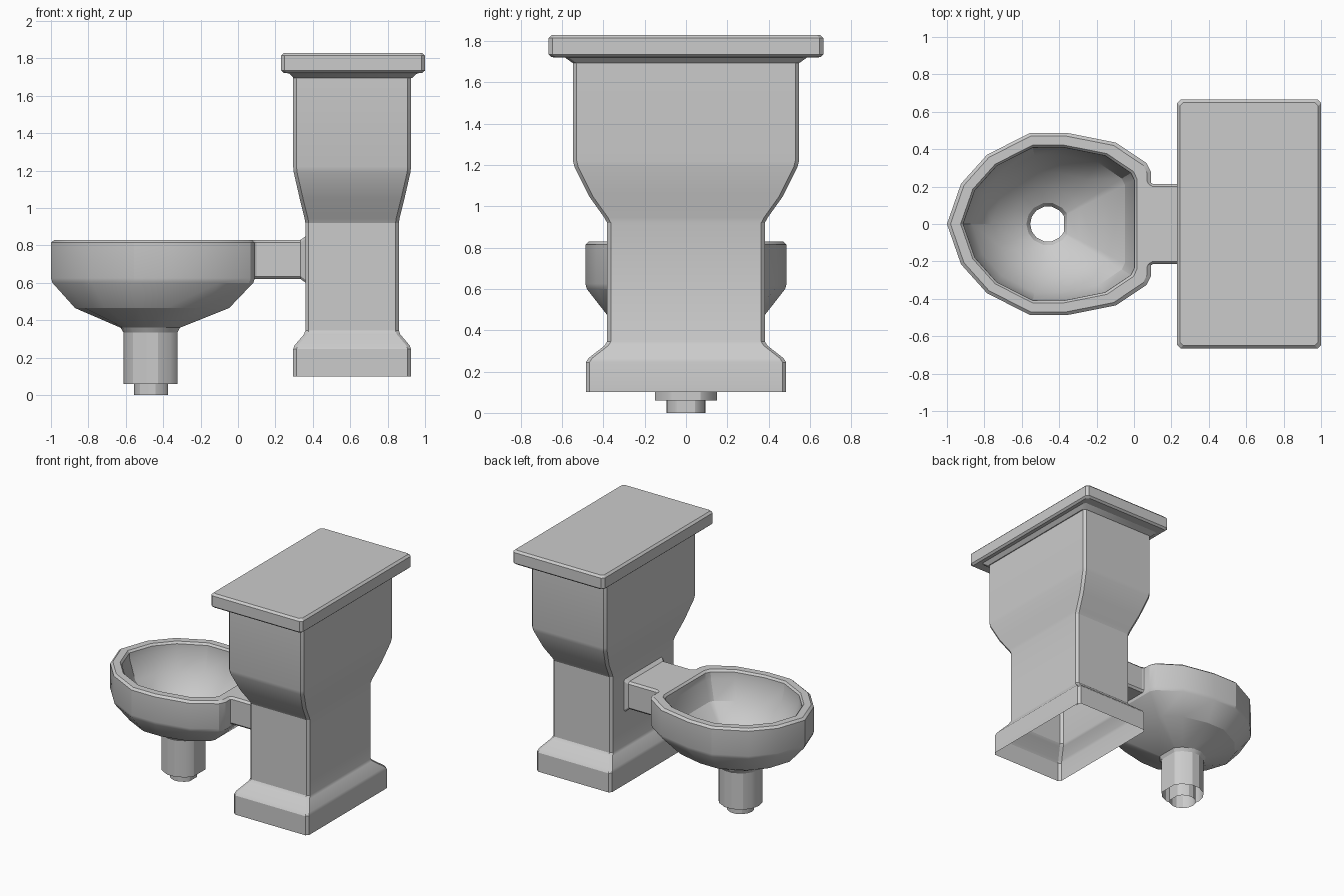
import bpy, bmesh
from mathutils import Vector

if "Cube" in bpy.data.objects:
    bpy.data.objects.remove(bpy.data.objects["Cube"])


def loft(name, rings, cap_start=False, cap_end=False, angle=25):
    """Skin a list of equal-length counter-clockwise rings into one object."""
    bm = bmesh.new()
    loops = [[bm.verts.new(p) for p in r] for r in rings]
    n = len(loops[0])
    for a, b in zip(loops, loops[1:]):
        for i in range(n):
            j = (i + 1) % n
            bm.faces.new((a[i], a[j], b[j], b[i]))
    if cap_start:
        bm.faces.new(loops[0][::-1])
    if cap_end:
        bm.faces.new(loops[-1])
    me = bpy.data.meshes.new(name)
    bm.to_mesh(me)
    bm.free()
    ob = bpy.data.objects.new(name, me)
    bpy.context.collection.objects.link(ob)
    bpy.ops.object.select_all(action='DESELECT')
    ob.select_set(True)
    bpy.context.view_layer.objects.active = ob
    bpy.ops.object.shade_smooth_by_angle(angle=angle * 3.14159 / 180)
    return ob


def rect(cu, cv, hu, hv, c=0.018):
    """Chamfered rectangle, counter-clockwise."""
    pts = [(hu, -hv + c), (hu, hv - c), (hu - c, hv), (-hu + c, hv),
           (-hu, hv - c), (-hu, -hv + c), (-hu + c, -hv), (hu - c, -hv)]
    return [(cu + u, cv + v) for u, v in pts]


def upright(cx, sections):
    return [[(u, v, z) for u, v in rect(cx, 0, hx, hy)] for z, hx, hy in sections]


# Cistern tower: open foot, waist, flared tank
loft("cistern_tower", upright(0.61, [
    (0.10, 0.315, 0.485), (0.245, 0.315, 0.485), (0.265, 0.308, 0.472),
    (0.325, 0.257, 0.395), (0.345, 0.25, 0.382), (0.92, 0.25, 0.382),
    (0.945, 0.254, 0.395), (1.05, 0.28, 0.47), (1.19, 0.312, 0.54),
    (1.22, 0.315, 0.547), (1.70, 0.315, 0.547)]))

# Cistern lid with stepped underside
loft("cistern_lid", upright(0.615, [
    (1.695, 0.317, 0.55), (1.72, 0.343, 0.585), (1.722, 0.37, 0.65),
    (1.735, 0.385, 0.665), (1.815, 0.385, 0.665), (1.83, 0.37, 0.65)]),
    cap_start=True, cap_end=True)

# Bridge between bowl and tower, flared at both ends
bridge = [(0.065, 0.25, 0.62, 0.83), (0.08, 0.227, 0.62, 0.83), (0.10, 0.215, 0.62, 0.83),
          (0.335, 0.215, 0.62, 0.83), (0.362, 0.235, 0.60, 0.85)]
loft("bridge", [[(x, u, v) for u, v in rect(0, (lo + hi) / 2, hy, (hi - lo) / 2, 0.015)]
                for x, hy, lo, hi in bridge])

# Bowl: egg-shaped rim outline blended into the round foot and drain
half = [(0.09, 0.28), (0.068, 0.325), (-0.096, 0.435), (-0.358, 0.487),
        (-0.556, 0.487), (-0.786, 0.37), (-0.925, 0.215)]
outline = half + [(-1.0, 0)] + [(x, -y) for x, y in reversed(half)]
C = Vector((-0.46, 0))


def bowl_ring(z, scale, blend=0.0, r=0.15):
    """Rim outline scaled about the drain, blended towards a circle."""
    out = []
    for p in outline:
        d = Vector(p) - C
        q = C + (d * scale).lerp(d.normalized() * r, blend)
        out.append((q.x, q.y, z))
    return out


loft("bowl", [
    # foot and outside, bottom to rim
    bowl_ring(0.06, 1, 1, 0.153), bowl_ring(0.335, 1, 1, 0.153),
    bowl_ring(0.36, 1, 1, 0.168), bowl_ring(0.465, 1, 0.33),
    bowl_ring(0.60, 1, 0.02), bowl_ring(0.625, 1),
    bowl_ring(0.815, 1), bowl_ring(0.83, 0.965),
    # rim and inside, down through the drain pipe
    bowl_ring(0.83, 0.865), bowl_ring(0.815, 0.84), bowl_ring(0.765, 0.835),
    bowl_ring(0.62, 0.78, 0.06), bowl_ring(0.50, 0.78, 0.45),
    bowl_ring(0.42, 0.84, 1, 0.19), bowl_ring(0.38, 0.84, 1, 0.115),
    bowl_ring(0.35, 0.84, 1, 0.095), bowl_ring(0.0, 0.84, 1, 0.095)])
